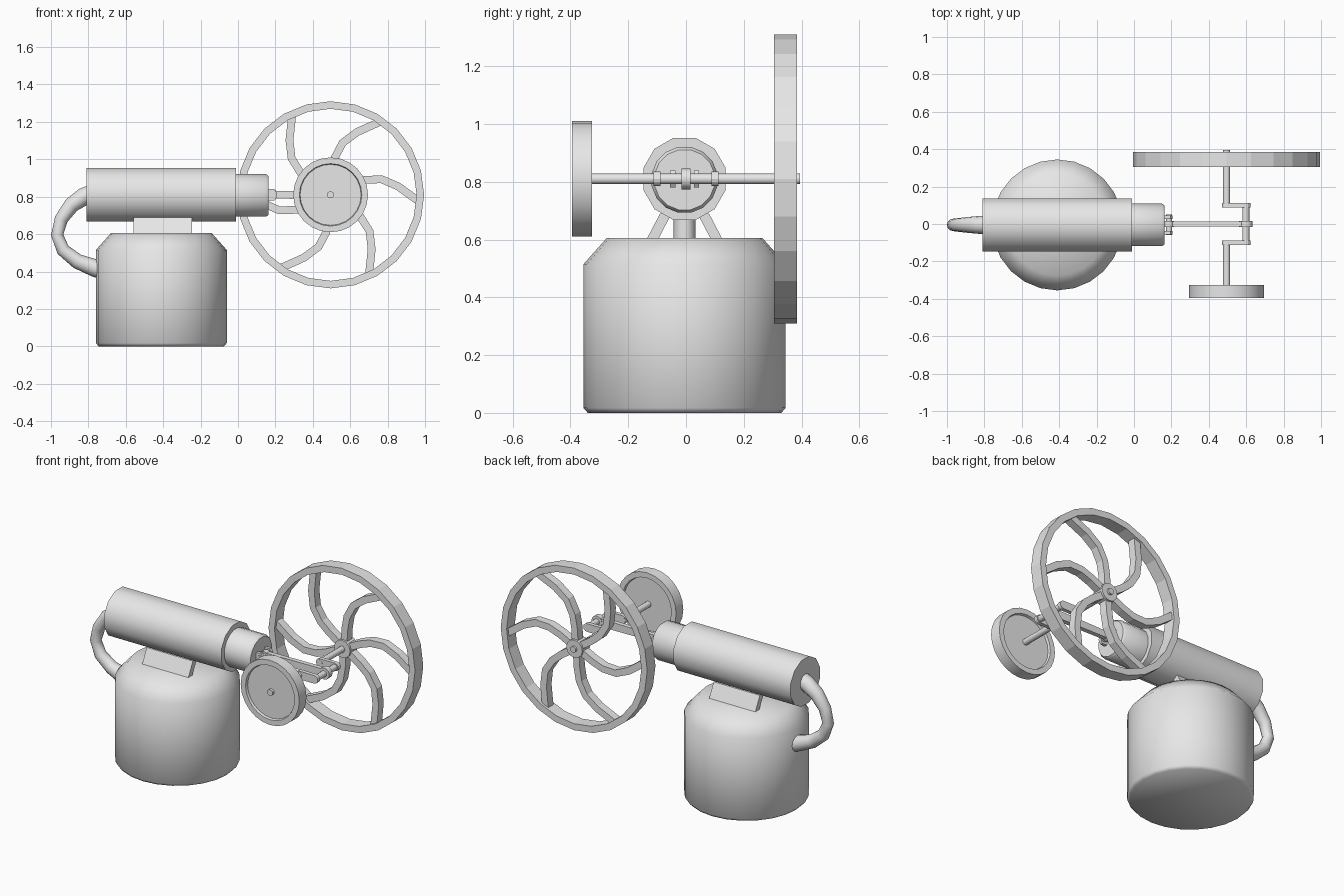
import bpy, bmesh, math
from mathutils import Vector, Matrix

if "Cube" in bpy.data.objects:
    bpy.data.objects.remove(bpy.data.objects["Cube"])

grey = bpy.data.materials.new("plain grey")
grey.diffuse_color = (0.8, 0.8, 0.8, 1)
grey.use_nodes = True
grey.node_tree.nodes["Principled BSDF"].inputs["Base Color"].default_value = grey.diffuse_color

CY = -0.005                 # centre plane of engine
WX, WZ = 0.495, 0.81        # crankshaft axis
AXIS = {'Z': Matrix.Identity(4),
        'X': Matrix.Rotation(math.pi / 2, 4, 'Y'),
        'Y': Matrix.Rotation(-math.pi / 2, 4, 'X')}


def finish(name, bm, smooth=None):
    bmesh.ops.remove_doubles(bm, verts=bm.verts, dist=1e-5)
    bmesh.ops.recalc_face_normals(bm, faces=bm.faces)
    me = bpy.data.meshes.new(name)
    bm.to_mesh(me)
    bm.free()
    me.materials.append(grey)
    ob = bpy.data.objects.new(name, me)
    bpy.context.collection.objects.link(ob)
    if smooth:
        bpy.ops.object.select_all(action='DESELECT')
        ob.select_set(True)
        bpy.context.view_layer.objects.active = ob
        bpy.ops.object.shade_smooth_by_angle(angle=math.radians(smooth))
    return ob


def skin(bm, rings, closed=False):
    """Bridge rings of points; cap the ends unless the loop is closed."""
    vs = [[bm.verts.new(p) for p in r] for r in rings]
    n = len(vs[0])
    pairs = list(zip(vs, vs[1:])) + ([(vs[-1], vs[0])] if closed else [])
    for a, b in pairs:
        for i in range(n):
            j = (i + 1) % n
            bm.faces.new((a[i], a[j], b[j], b[i]))
    if not closed:
        bm.faces.new(vs[0])
        bm.faces.new(vs[-1])


def lathe(name, profile, n, axis, loc, phase=0.0, closed=False, smooth=40):
    """Revolve (radius, height) points about an axis."""
    bm = bmesh.new()
    m = Matrix.Translation(loc) @ AXIS[axis]
    rings = [[m @ Vector((r * math.cos(2 * math.pi * (i + phase) / n),
                          r * math.sin(2 * math.pi * (i + phase) / n), h))
              for i in range(n)] for r, h in profile]
    skin(bm, rings, closed)
    return finish(name, bm, smooth)


def rod(name, r, n, axis, loc, a, b):
    return lathe(name, [(r, a), (r, b)], n, axis, loc)


def prism(name, outline, plane, a, b):
    """Extrude a 2D outline along y (plane XZ) or x (plane YZ)."""
    bm = bmesh.new()
    put = (lambda p, d: (p[0], d, p[1])) if plane == 'XZ' else (lambda p, d: (d, p[0], p[1]))
    skin(bm, [[put(p, d) for p in outline] for d in (a, b)])
    return finish(name, bm)


# boiler
lathe("boiler", [(0.335, 0), (0.35, 0.017), (0.35, 0.515), (0.27, 0.605)], 24, 'Z',
      (-0.41, CY, 0), smooth=50)

# horizontal cylinder and narrower guide
lathe("cylinder", [(0.1475, -0.81), (0.1475, -0.01)], 12, 'X', (0, CY, 0.81), phase=0.5)
lathe("guide", [(0.116, -0.02), (0.116, 0.15), (0.106, 0.163)], 16, 'X', (0, CY, 0.807), phase=0.5)

# saddle: two sloping plates and a steam post
for side, s in (("front", -1), ("back", 1)):
    pts = [(0.137, 0.59), (0.097, 0.59), (0.045, 0.69), (0.085, 0.69)]
    prism(side + "_saddle_plate", [(CY + s * y, z) for y, z in pts], 'YZ', -0.56, -0.245)
rod("steam_post", 0.038, 12, 'Z', (-0.41, CY, 0), 0.59, 0.7)

# bent pipe joining cylinder and boiler
path = [(-0.78, 0.815), (-0.825, 0.80), (-0.89, 0.755), (-0.945, 0.68), (-0.967, 0.595),
        (-0.935, 0.515), (-0.86, 0.455), (-0.77, 0.42), (-0.70, 0.40)]
rad = [0.05, 0.048, 0.042, 0.036, 0.033, 0.036, 0.04, 0.047, 0.05]
rings = []
for k, (x, z) in enumerate(path):
    p, q = path[max(k - 1, 0)], path[min(k + 1, len(path) - 1)]
    t = Vector((q[0] - p[0], 0, q[1] - p[1])).normalized()
    side = Vector((-t.z, 0, t.x))
    rings.append([Vector((x, CY, z)) + rad[k] * (side * math.cos(a) + Vector((0, math.sin(a), 0)))
                  for a in (2 * math.pi * i / 12 for i in range(12))])
bm = bmesh.new()
skin(bm, rings)
finish("steam_pipe", bm, 45)

# flywheel rim and hub
lathe("flywheel_rim", [(0.5, 0.305), (0.5, 0.385), (0.46, 0.385), (0.46, 0.305)], 24, 'Y',
      (WX, 0, WZ), closed=True, smooth=None)
lathe("flywheel_hub", [(0.055, 0.308), (0.055, 0.382)], 12, 'Y', (WX, 0, WZ))

# six curved spokes
spoke = [(0.03, 84), (0.12, 86), (0.2, 83.5), (0.285, 77), (0.365, 67), (0.47, 56)]
for k in range(6):
    c = [Vector((r * math.cos(math.radians(a + 60 * k)), r * math.sin(math.radians(a + 60 * k))))
         for r, a in spoke]
    rings = []
    for i, p in enumerate(c):
        t = (c[min(i + 1, 5)] - c[max(i - 1, 0)]).normalized()
        w = Vector((-t.y, t.x)) * 0.021
        rings.append([(WX + p.x + s * w.x, y, WZ + p.y + s * w.y)
                      for s, y in ((-1, 0.32), (1, 0.32), (1, 0.37), (-1, 0.37))])
    bm = bmesh.new()
    skin(bm, rings)
    finish("flywheel_spoke_%d" % (k + 1), bm)

# dished pulley
lathe("pulley", [(0.001, -0.38), (0.163, -0.38), (0.167, -0.395), (0.2, -0.395),
                 (0.2, -0.325), (0.167, -0.325), (0.163, -0.34), (0.001, -0.34)], 24, 'Y',
      (WX, 0, WZ), smooth=30)

# crankshaft halves, webs and crank pin
for side, s in (("front", -1), ("back", 1)):
    rod(side + "_shaft", 0.019, 10, 'Y', (WX, 0, WZ), *sorted((s * 0.087, s * 0.395)))
    outline = [(WX + 0.025 * math.cos(a), WZ + 0.025 * math.sin(a))
               for a in (math.pi / 2 + math.pi * i / 6 for i in range(7))]
    outline += [(0.598 + 0.025 * math.cos(a), WZ + 0.025 * math.sin(a))
                for a in (-math.pi / 2 + math.pi * i / 6 for i in range(7))]
    prism(side + "_crank_web", outline, 'XZ', s * 0.088, s * 0.112)
rod("crank_pin", 0.019, 10, 'Y', (0.598, 0, WZ), -0.112, 0.108)

# connecting rod with round ends
rod("rod_big_end", 0.036, 12, 'Y', (0.598, 0, WZ), -0.016, 0.016)
rod("rod_small_end", 0.028, 12, 'Y', (0.187, 0, WZ), -0.016, 0.016)
prism("connecting_rod", [(0.19, WZ - 0.02), (0.6, WZ - 0.025), (0.6, WZ + 0.025), (0.19, WZ + 0.02)],
      'XZ', -0.014, 0.014)

# crosshead pin and fork
rod("crosshead_pin", 0.017, 10, 'Y', (0.187, CY, WZ), -0.055, 0.055)
for side, s in (("front", -1), ("back", 1)):
    prism(side + "_crosshead_cheek",
          [(0.14, WZ - 0.03), (0.195, WZ - 0.03), (0.205, WZ - 0.015), (0.205, WZ + 0.015),
           (0.195, WZ + 0.03), (0.14, WZ + 0.03)], 'XZ', CY + s * 0.032, CY + s * 0.05)
